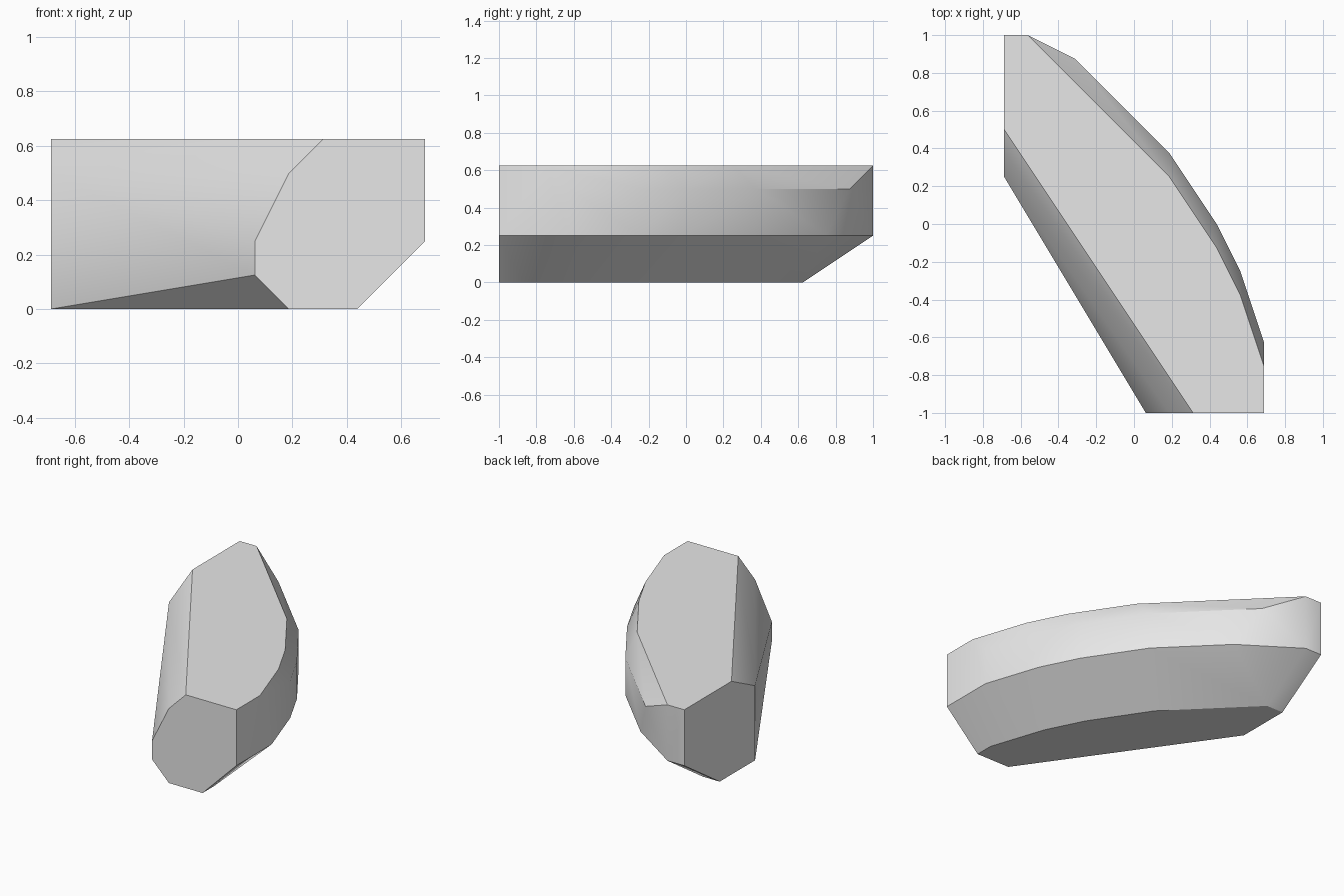
import bpy
import bmesh
import math

# Remove the default object
default_cube = bpy.data.objects.get("Cube")
if default_cube:
    bpy.data.objects.remove(default_cube, do_unlink=True)

STEP = 1 / 8  # modelling grid


def to_world(column, row, level):
    """Grid position to centred model coordinates."""
    return (column * STEP - 11 * STEP / 2, row * STEP - 1, level * STEP)


def plain_material(name, value):
    material = bpy.data.materials.new(name)
    material.use_nodes = True
    colour = (value, value, value, 1)
    material.diffuse_color = colour
    material.node_tree.nodes["Principled BSDF"].inputs["Base Color"].default_value = colour
    return material


# Outline of the curved outer side, from the front end to the back end
outer_curve = [(11, 3), (10, 6), (9, 8), (7, 11)]


def shifted(outline, dx, dy):
    return [(x + dx, y + dy) for x, y in outline]


# Plan outlines by height: underside, inner lip, wall foot, wall head, top
underside = [(7, 0), (9, 0), *shifted(outer_curve, -2, -2), (1, 13), (0, 13), (0, 10)]
inner_lip = [(6, 0)]
wall_foot = [(6, 0), (11, 0), *outer_curve, (4, 14), (1, 16), (0, 16)]
wall_head = [(7, 0), *outer_curve, (3, 15), (0, 10)]
top_outline = [(8, 0), (11, 0), *shifted(outer_curve, 0, -1), (1, 16), (0, 16), (0, 12)]

levels = {0: underside, 1: inner_lip, 2: wall_foot, 4: wall_head, 5: top_outline}

# Skin the outlines into one closed convex block
bm = bmesh.new()
for level, outline in levels.items():
    for column, row in outline:
        bm.verts.new(to_world(column, row, level))
bmesh.ops.convex_hull(bm, input=bm.verts[:], use_existing_faces=False)
loose = [v for v in bm.verts if not v.link_faces]
bmesh.ops.delete(bm, geom=loose, context="VERTS")

# Merge coplanar triangles into clean flat faces
bmesh.ops.dissolve_limit(bm, angle_limit=math.radians(0.5),
                         verts=bm.verts[:], edges=bm.edges[:])
bmesh.ops.recalc_face_normals(bm, faces=bm.faces[:])

mesh = bpy.data.meshes.new("curved_corner_block")
bm.to_mesh(mesh)
bm.free()
mesh.materials.append(plain_material("light grey", 0.8))

block = bpy.data.objects.new("curved_corner_block", mesh)
bpy.context.collection.objects.link(block)

# Soft shading with crisp main edges
bpy.ops.object.select_all(action="DESELECT")
block.select_set(True)
bpy.context.view_layer.objects.active = block
bpy.ops.object.shade_smooth_by_angle(angle=math.radians(30))
